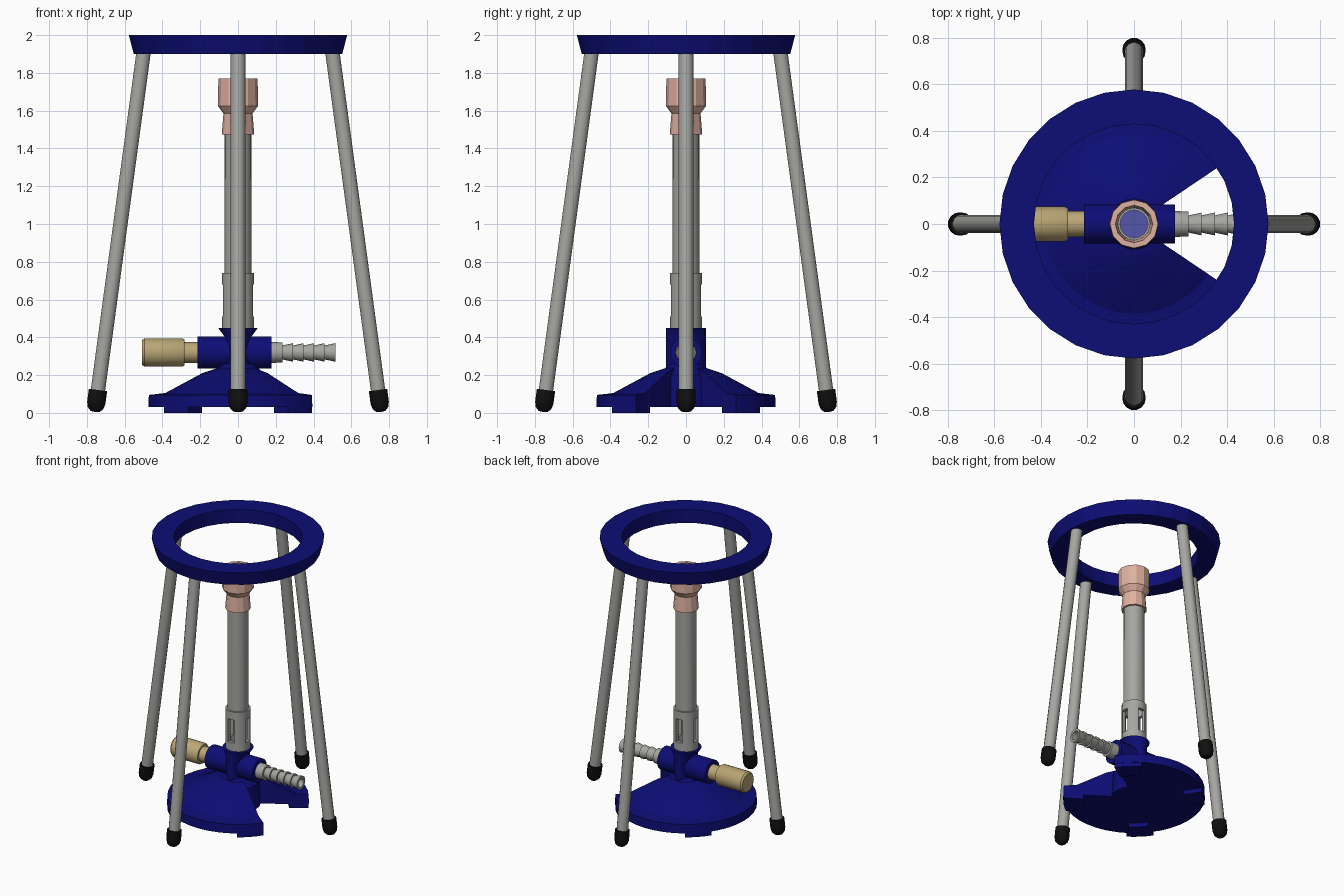
import bpy, bmesh, math
from mathutils import Matrix, Vector

if "Cube" in bpy.data.objects:
    bpy.data.objects.remove(bpy.data.objects["Cube"])


def material(name, rgb):
    m = bpy.data.materials.new(name)
    m.diffuse_color = (*rgb, 1)
    m.use_nodes = True
    m.node_tree.nodes["Principled BSDF"].inputs["Base Color"].default_value = m.diffuse_color
    return m


BLUE = material("navy enamel", (0.004, 0.004, 0.18))
STEEL = material("grey steel", (0.38, 0.38, 0.36))
BLACK = material("black rubber", (0.005, 0.005, 0.005))
BRASS = material("brass", (0.50, 0.39, 0.18))
COPPER = material("copper pink", (0.73, 0.44, 0.35))
PALE = material("pale blue jet", (0.09, 0.09, 0.40))


def lathe(name, mat, profile, sides, matrix=Matrix(), closed=False,
          start=0.0, end=360.0, smooth=35):
    """Spin (radius, height) points round z; a partial sweep gets end caps."""
    full = end - start >= 360
    count = sides if full else sides + 1
    bm = bmesh.new()
    rings = []
    for i in range(count):
        a = math.radians(start + (end - start) * i / sides)
        rings.append([bm.verts.new((r * math.cos(a), r * math.sin(a), z)) for r, z in profile])
    n = len(profile)
    for i in range(sides):
        p, q = rings[i], rings[(i + 1) % count]
        for j in range(n if closed else n - 1):
            k = (j + 1) % n
            if profile[j][0] > 0 or profile[k][0] > 0:
                bm.faces.new((p[j], q[j], q[k], p[k]))
    if not full:
        bm.faces.new(rings[0])
        bm.faces.new(rings[-1])
    bmesh.ops.remove_doubles(bm, verts=bm.verts, dist=1e-5)
    bmesh.ops.recalc_face_normals(bm, faces=bm.faces)
    bm.transform(matrix)
    mesh = bpy.data.meshes.new(name)
    bm.to_mesh(mesh)
    bm.free()
    mesh.materials.append(mat)
    ob = bpy.data.objects.new(name, mesh)
    bpy.context.collection.objects.link(ob)
    if smooth:
        bpy.ops.object.select_all(action='DESELECT')
        ob.select_set(True)
        bpy.context.view_layer.objects.active = ob
        bpy.ops.object.shade_smooth_by_angle(angle=math.radians(smooth))
    return ob


# Stand ring
lathe("stand_ring", BLUE, [(0.43, 1.9), (0.552, 1.9), (0.578, 2.0), (0.43, 2.0)], 28,
      closed=True, smooth=0)

# Four splayed legs with rubber feet
top, bottom = Vector((0.497, 0, 1.93)), Vector((0.757, 0, 0.004))
length = (top - bottom).length
tilt = Matrix.Translation(bottom) @ (top - bottom).to_track_quat('Z', 'Y').to_matrix().to_4x4()
for i, side in enumerate(("right", "back", "left", "front")):
    m = Matrix.Rotation(math.radians(90 * i), 4, 'Z') @ tilt
    lathe(side + "_leg", STEEL, [(0, 0.06), (0.039, 0.06), (0.039, length), (0, length)], 14, m)
    lathe(side + "_foot", BLACK,
          [(0, 0), (0.025, 0.004), (0.043, 0.022), (0.05, 0.05), (0.05, 0.118), (0, 0.118)], 14, m)

# Burner base: shallow cone with a wedge cut out on the right
lathe("burner_base", BLUE,
      [(0, 0.03), (0.475, 0.03), (0.472, 0.095), (0.385, 0.105), (0.19, 0.21), (0.1, 0.24), (0, 0.245)],
      32, start=34, end=326, smooth=20)
lathe("base_core", BLUE, [(0, 0.03), (0.15, 0.03), (0.14, 0.2), (0.09, 0.26), (0, 0.26)], 20)
for i in range(4):
    a = 45 + 90 * i
    lathe(f"base_pad_{i + 1}", BLUE, [(0.34, 0), (0.472, 0), (0.472, 0.04), (0.34, 0.04)], 4,
          closed=True, start=a - 11, end=a + 11, smooth=0)

# Valve body: cross barrel and upright socket, narrowed in x below its lip
along_x = Matrix.Translation((0, 0, 0.32)) @ Matrix.Rotation(math.pi / 2, 4, 'Y')
lathe("valve_barrel", BLUE, [(0, -0.215), (0.084, -0.215), (0.084, 0.177), (0, 0.177)], 20, along_x)
socket = lathe("tube_socket", BLUE,
               [(0, 0.2), (0.105, 0.2), (0.105, 0.4), (0.105, 0.45), (0, 0.45)], 20)
for v in socket.data.vertices:
    if v.co.z < 0.42:
        v.co.x *= 0.65

# Brass gas knob
lathe("knob_stem", BRASS, [(0, -0.3), (0.055, -0.3), (0.055, -0.2), (0, -0.2)], 16, along_x)
lathe("gas_knob", BRASS,
      [(0, -0.507), (0.066, -0.507), (0.075, -0.495), (0.075, -0.295), (0.068, -0.283), (0, -0.283)],
      20, along_x)

# Barbed hose nozzle, hollow at its tip
barbs = [(0.0, 0.17), (0.056, 0.17), (0.053, 0.235)]
for i in range(5):
    x = 0.235 + i * 0.056
    barbs += [(0.037, x), (0.049, x + 0.056)]
barbs += [(0.032, 0.515), (0.032, 0.4), (0, 0.4)]
lathe("hose_nozzle", STEEL, barbs, 16, along_x, smooth=25)

# Air collar with four slots
collar = lathe("air_collar", STEEL, [(0.072, 0.45), (0.084, 0.45), (0.084, 0.74), (0.072, 0.74)],
               16, closed=True)
bm = bmesh.new()
for sx, sy in ((0.3, 0.05), (0.05, 0.3)):
    bmesh.ops.create_cube(bm, size=1, matrix=Matrix.Translation((0, 0, 0.595))
                          @ Matrix.Diagonal((sx, sy, 0.17, 1)))
cut_mesh = bpy.data.meshes.new("slot_cutter")
bm.to_mesh(cut_mesh)
bm.free()
cutter = bpy.data.objects.new("slot_cutter", cut_mesh)
bpy.context.collection.objects.link(cutter)
cutter.hide_render = True
cutter.hide_viewport = True

# Burner tube, open at the top, with the same slots
tube = lathe("burner_tube", STEEL, [(0.06, 0.45), (0.072, 0.45), (0.07, 1.6), (0.06, 1.6)],
             16, closed=True)
for ob in (collar, tube):
    mod = ob.modifiers.new("slots", 'BOOLEAN')
    mod.operation = 'DIFFERENCE'
    mod.solver = 'EXACT'
    mod.use_self = True
    mod.object = cutter
lathe("gas_jet", PALE, [(0, 0.445), (0.062, 0.445), (0.062, 0.458), (0, 0.458)], 16)

# Copper flame head: skirt, flare and cup
lathe("flame_head", COPPER,
      [(0.072, 1.475), (0.086, 1.475), (0.077, 1.585), (0.106, 1.625), (0.104, 1.77),
       (0.08, 1.77), (0.07, 1.6)], 12, closed=True, smooth=0)
